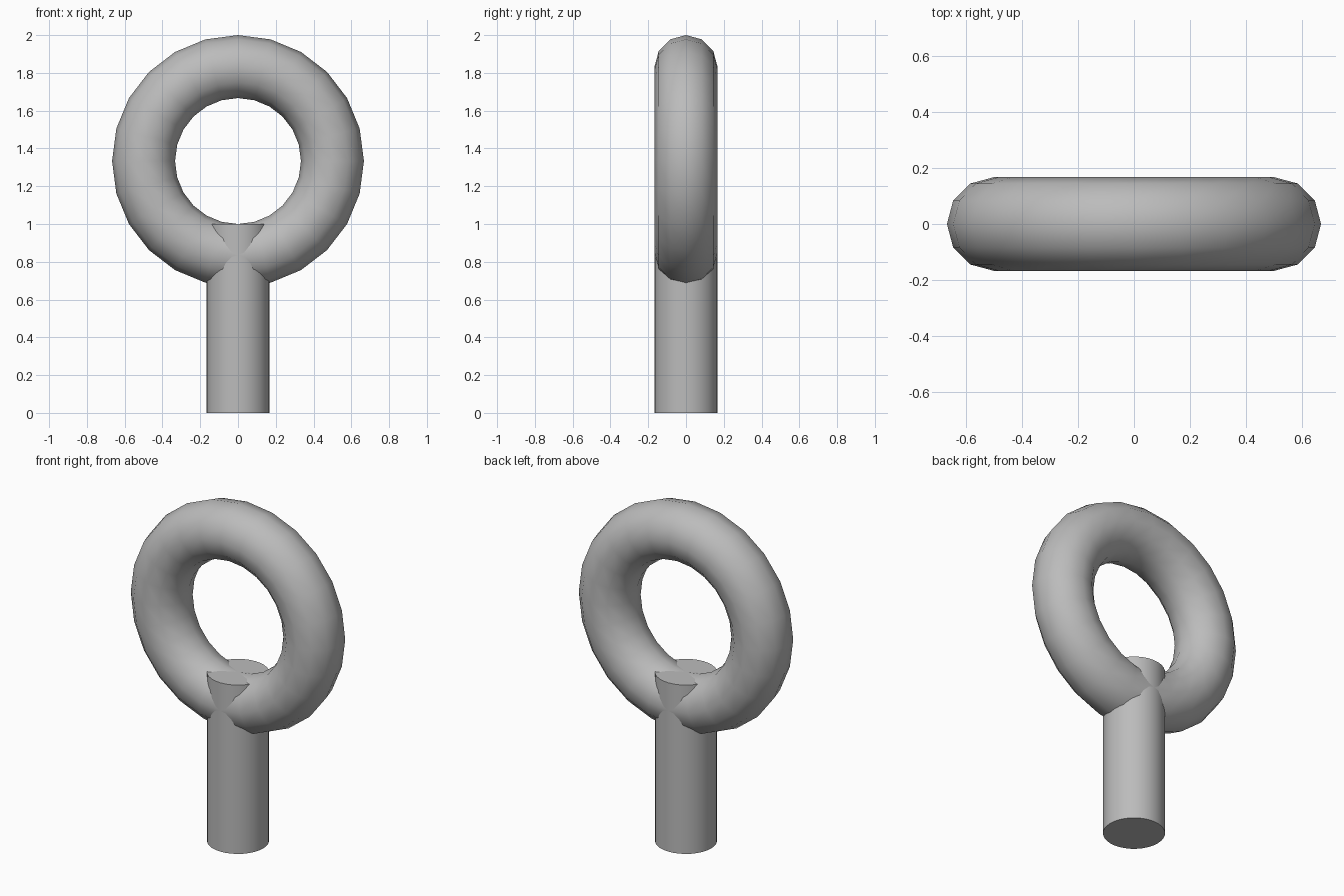
import bpy
import math

cube = bpy.data.objects.get("Cube")
if cube:
    bpy.data.objects.remove(cube, do_unlink=True)

THICK = 1 / 6          # radius of the rod and of the shank
RING = 0.5             # radius of the ring's centre line
SHANK = 1.0            # height of the shank

# Plain grey metal
steel = bpy.data.materials.new("grey metal")
steel.use_nodes = True
colour = (0.5, 0.5, 0.5, 1)
steel.diffuse_color = colour
steel.node_tree.nodes["Principled BSDF"].inputs["Base Color"].default_value = colour


def finish(name, angle):
    obj = bpy.context.object
    obj.name = name
    obj.data.materials.append(steel)
    bpy.ops.object.shade_smooth_by_angle(angle=math.radians(angle))
    return obj


# Upright ring, its inner edge level with the top of the shank
bpy.ops.mesh.primitive_torus_add(
    major_segments=24, minor_segments=12, major_radius=RING, minor_radius=THICK,
    location=(0, 0, SHANK + RING - THICK), rotation=(math.pi / 2, 0, 0))
finish("ring", 60)

# Round shank standing on the ground
bpy.ops.mesh.primitive_cylinder_add(
    vertices=32, radius=THICK, depth=SHANK, location=(0, 0, SHANK / 2))
finish("shank", 40)
